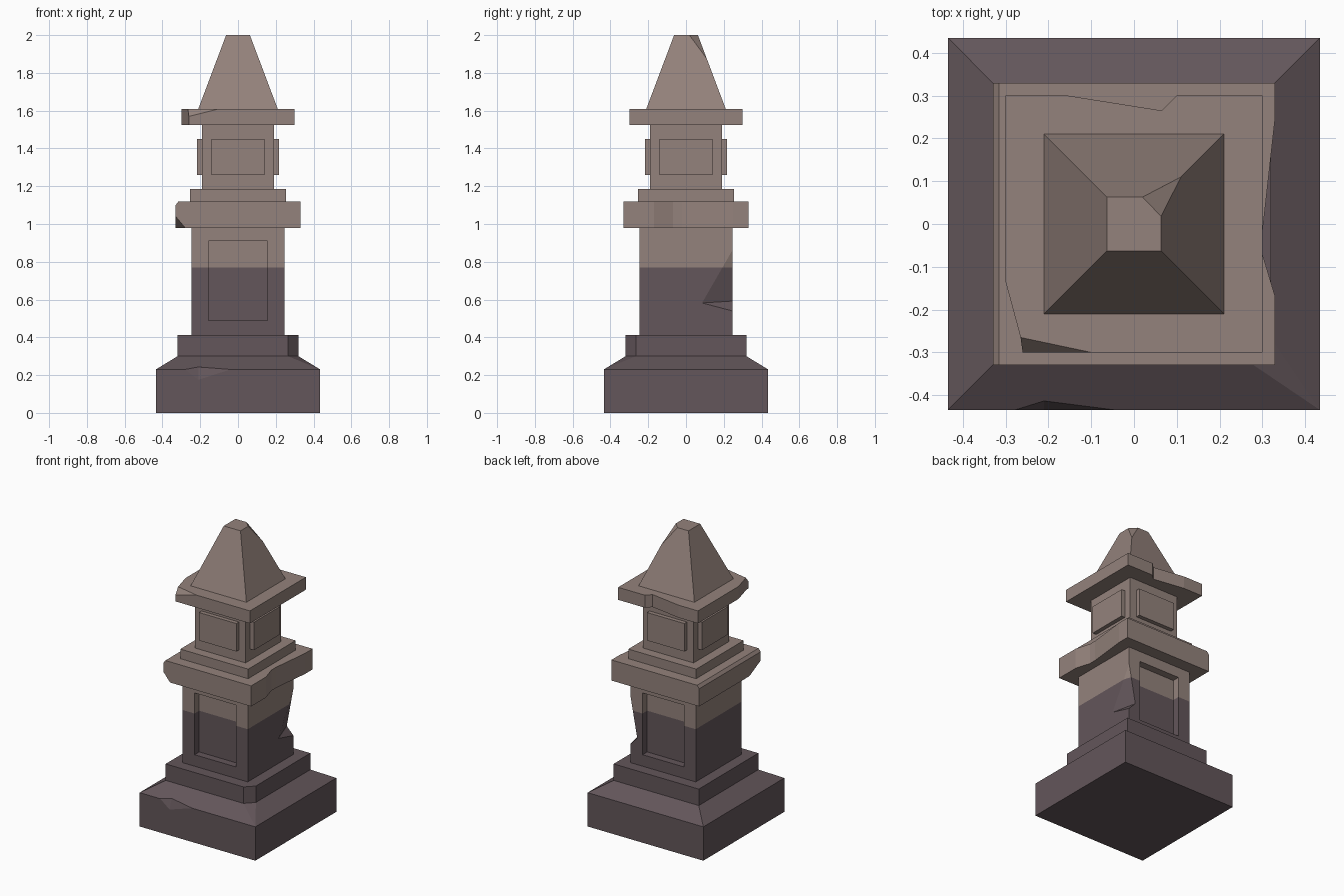
import bpy, bmesh
from mathutils import Vector

if "Cube" in bpy.data.objects:
    bpy.data.objects.remove(bpy.data.objects["Cube"])


def material(name, col):
    m = bpy.data.materials.new(name)
    m.diffuse_color = (*col, 1)
    m.use_nodes = True
    m.node_tree.nodes["Principled BSDF"].inputs["Base Color"].default_value = m.diffuse_color
    return m


LIGHT = material("weathered light stone", (0.295, 0.224, 0.2))
DARK = material("damp dark stone", (0.125, 0.093, 0.103))


def link(name, bm, mat=None):
    bmesh.ops.recalc_face_normals(bm, faces=bm.faces[:])
    me = bpy.data.meshes.new(name)
    bm.to_mesh(me)
    bm.free()
    ob = bpy.data.objects.new(name, me)
    bpy.context.collection.objects.link(ob)
    if mat:
        me.materials.append(mat)
    return ob


def tower(name, levels, mat):
    """Square solid from (half width, z) levels."""
    bm = bmesh.new()
    rings = [[bm.verts.new((sx * h, sy * h, z)) for sx, sy in
              ((-1, -1), (1, -1), (1, 1), (-1, 1))] for h, z in levels]
    bm.faces.new(rings[0])
    bm.faces.new(rings[-1])
    for a, b in zip(rings, rings[1:]):
        for i in range(4):
            j = (i + 1) % 4
            bm.faces.new((a[i], a[j], b[j], b[i]))
    return link(name, bm, mat)


def box(name, lo, hi, mat):
    bm = bmesh.new()
    bmesh.ops.create_cube(bm, size=1)
    lo, hi = Vector(lo), Vector(hi)
    for v in bm.verts:
        v.co = (lo + hi) / 2 + v.co * (hi - lo)
    return link(name, bm, mat)


def cut(ob, cutter):
    mod = ob.modifiers.new("cut", 'BOOLEAN')
    mod.operation = 'DIFFERENCE'
    mod.solver = 'EXACT'
    mod.object = cutter
    bpy.context.view_layer.update()
    me = bpy.data.meshes.new_from_object(
        ob.evaluated_get(bpy.context.evaluated_depsgraph_get()))
    ob.modifiers.clear()
    ob.data = me
    bpy.data.objects.remove(cutter)


def chip(ob, pts, sweep):
    """Break away everything from the given points outward along sweep."""
    bm = bmesh.new()
    s = Vector(sweep) * 0.3
    for p in pts:
        bm.verts.new(p)
        bm.verts.new(Vector(p) + s)
    r = bmesh.ops.convex_hull(bm, input=bm.verts[:])
    junk = {g for g in r["geom_interior"] + r["geom_unused"]
            if isinstance(g, bmesh.types.BMVert)}
    bmesh.ops.delete(bm, geom=list(junk), context='VERTS')
    c = link("cutter", bm)
    c.hide_render = True
    cut(ob, c)


def notch(ob, line, z0, z1, sweep):
    """Full height chip from a plan outline."""
    chip(ob, [(x, y, z) for x, y in line for z in (z0 - .02, z1 + .02)], sweep)


# Plinth with sloped shoulder
base = tower("plinth", [(.435, 0), (.435, .23), (.32, .30)], DARK)
chip(base, [(-.28, -.435, .23), (-.04, -.435, .23), (-.21, -.413, .243),
            (-.21, -.435, .175)], (0, -1, .5))
chip(base, [(.435, -.435, .23), (.265, -.32, .30), (.32, -.265, .30)], (1, -1, 1))

# Step with one broken corner
step = tower("plinth_step", [(.32, .30), (.32, .412)], DARK)
notch(step, [(.245, -.34), (.34, -.245)], .30, .412, (1, -1, 0))

# Shaft with recessed panels front and back and a broken corner
shaft = tower("shaft", [(.245, .41), (.245, .98)], LIGHT)
for s in (-1, 1):
    y0, y1 = sorted((s * .195, s * .4))
    c = box("cutter", (-.155, y0, .49), (.155, y1, .91), None)
    c.hide_render = True
    cut(shaft, c)
chip(shaft, [(.245, .245, .86), (.245, .085, .582), (.195, .245, .592),
             (.245, .245, .54)], (1, 1, 0))
# Damp lower portion of the shaft
bm = bmesh.new()
bm.from_mesh(shaft.data)
bmesh.ops.bisect_plane(bm, geom=bm.verts[:] + bm.edges[:] + bm.faces[:],
                       plane_co=(0, 0, .77), plane_no=(0, 0, 1))
bm.to_mesh(shaft.data)
bm.free()
shaft.data.materials.clear()
shaft.data.materials.append(LIGHT)
shaft.data.materials.append(DARK)
for p in shaft.data.polygons:
    p.material_index = 1 if p.center.z < .77 else 0

# Middle slab, worn on the left edge, corner and right side
slab = tower("middle_slab", [(.33, .98), (.33, 1.12)], LIGHT)
chip(slab, [(x, y, z) for x, z in ((-.3375, 1.09), (-.3075, 1.13))
            for y in (-.35, .35)], (-1, 0, 1))
chip(slab, [(-.33, -.33, 1.04), (-.28, -.33, .98), (-.33, -.21, .98)], (-1, -1, -1))
notch(slab, [(.33, .25), (.30, -.02), (.30, -.07), (.33, -.17)], .98, 1.12, (1, 0, 0))

# Upper step and lantern block with raised panels on all sides
tower("upper_step", [(.255, 1.12), (.255, 1.185)], LIGHT)
tower("lantern_block", [(.19, 1.185), (.19, 1.525)], LIGHT)
for s in (-1, 1):
    a, b = sorted((s * .18, s * .218))
    box("panel_y", (-.14, a, 1.26), (.14, b, 1.45), LIGHT)
    box("panel_x", (a, -.14, 1.26), (b, .14, 1.45), LIGHT)

# Roof slab with chipped corner and back edge
roof = tower("roof_slab", [(.30, 1.525), (.30, 1.61)], LIGHT)
notch(roof, [(-.30, -.135), (-.265, -.265), (-.256, -.33)], 1.525, 1.61, (-1, 0, 0))
chip(roof, [(-.275, -.263, 1.61), (-.27, -.30, 1.567), (-.10, -.30, 1.61)], (-.3, -1, 1))
notch(roof, [(-.155, .30), (.065, .265), (.10, .30)], 1.525, 1.61, (0, 1, 0))

# Tapered cap with broken tip corner
cap = tower("pyramid_cap", [(.21, 1.61), (.063, 2.0)], LIGHT)
chip(cap, [(.02, .063, 2), (.063, .018, 2), (.11, .11, 1.875)], (1, 1, 1))
